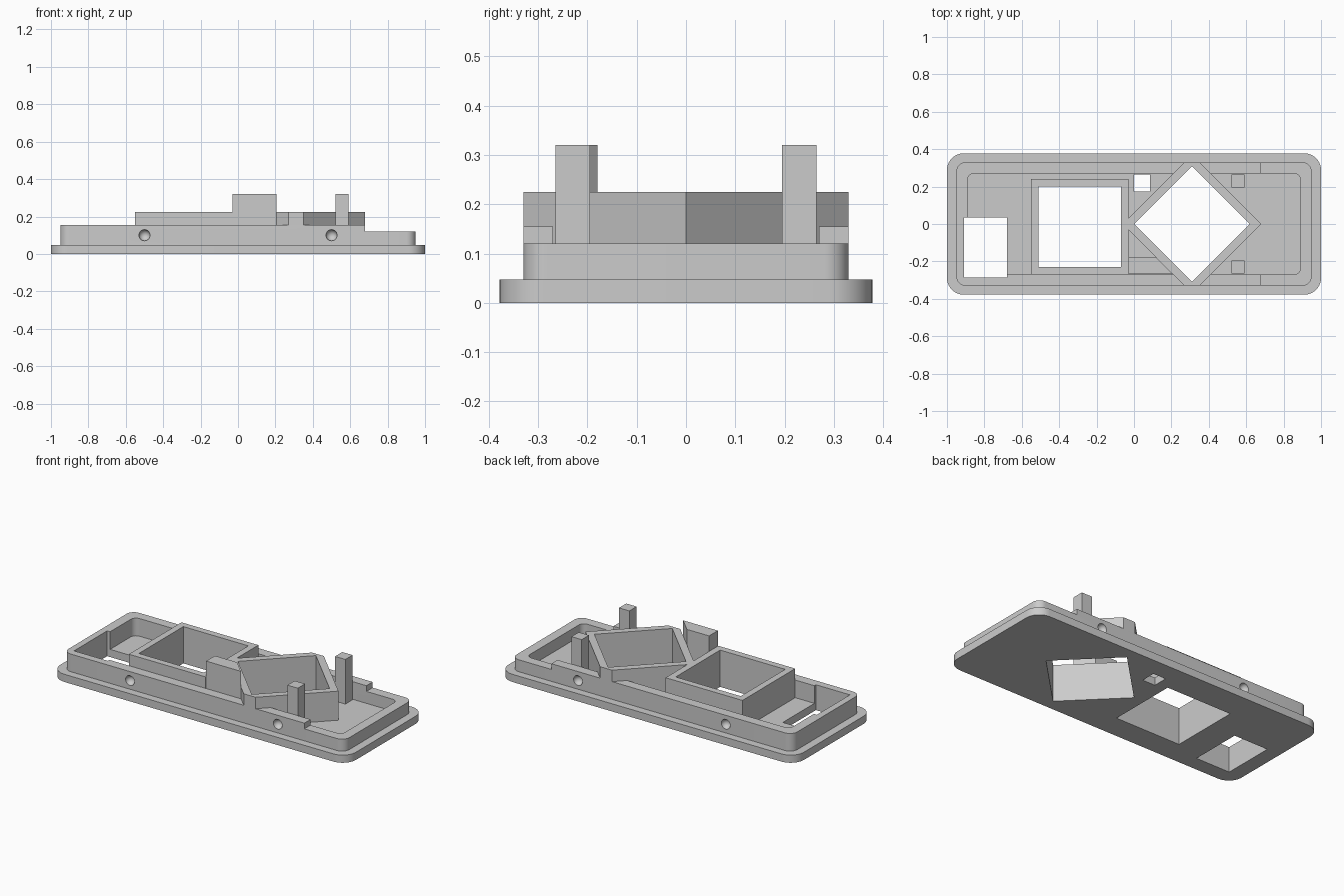
import bpy, bmesh
from math import cos, sin, pi, radians

if "Cube" in bpy.data.objects:
    bpy.data.objects.remove(bpy.data.objects["Cube"], do_unlink=True)

grey = bpy.data.materials.new("light grey plastic")
grey.use_nodes = True
grey.diffuse_color = (0.6, 0.6, 0.6, 1)
grey.node_tree.nodes["Principled BSDF"].inputs["Base Color"].default_value = grey.diffuse_color

FLOOR, RIM, FRAME, POST = 0.047, 0.155, 0.225, 0.32


def finish(name, bm):
    bmesh.ops.recalc_face_normals(bm, faces=bm.faces)
    mesh = bpy.data.meshes.new(name)
    bm.to_mesh(mesh)
    bm.free()
    mesh.materials.append(grey)
    obj = bpy.data.objects.new(name, mesh)
    bpy.context.collection.objects.link(obj)
    return obj


def prism(name, outline, z0, z1):
    bm = bmesh.new()
    face = bm.faces.new([bm.verts.new((x, y, z0)) for x, y in outline])
    top = bmesh.ops.extrude_face_region(bm, geom=[face])["geom"]
    bmesh.ops.translate(bm, vec=(0, 0, z1 - z0),
                        verts=[v for v in top if isinstance(v, bmesh.types.BMVert)])
    return finish(name, bm)


def rect(x0, x1, y0, y1):
    return [(x0, y0), (x1, y0), (x1, y1), (x0, y1)]


def rounded(hx, hy, r, steps=10):
    points = []
    for i, (sx, sy) in enumerate([(1, 1), (-1, 1), (-1, -1), (1, -1)]):
        for k in range(steps + 1):
            a = (i + k / steps) * pi / 2
            points.append((sx * (hx - r) + r * cos(a), sy * (hy - r) + r * sin(a)))
    return points


def diamond(cx, r):
    return [(cx - r, 0), (cx, -r), (cx + r, 0), (cx, r)]


def cut(obj, cutter):
    cutter.hide_render = True
    mod = obj.modifiers.new("cut", 'BOOLEAN')
    mod.operation, mod.solver, mod.object = 'DIFFERENCE', 'EXACT', cutter
    bpy.ops.object.select_all(action='DESELECT')
    bpy.context.view_layer.objects.active = obj
    obj.select_set(True)
    bpy.ops.object.modifier_apply(modifier=mod.name)
    bpy.data.objects.remove(cutter, do_unlink=True)


def cut_prism(obj, outline, z0=-0.1, z1=0.5):
    cut(obj, prism("cutter", outline, z0, z1))


def smooth(obj):
    bpy.ops.object.select_all(action='DESELECT')
    bpy.context.view_layer.objects.active = obj
    obj.select_set(True)
    bpy.ops.object.shade_smooth_by_angle(angle=radians(30))


side_slot = rect(-0.91, -0.68, -0.285, 0.035)
square_hole = rect(-0.51, -0.07, -0.23, 0.2)
diamond_hole = diamond(0.31, 0.31)

# Base plate with its four openings
base = prism("base_plate", rounded(1, 0.378, 0.09), 0, FLOOR)
for hole in (side_slot, square_hole, diamond_hole, rect(0, 0.085, 0.175, 0.265)):
    cut_prism(base, hole)
smooth(base)

# Rim wall, lower at one end, with slot and round dimples
rim = prism("rim_wall", rounded(0.95, 0.33, 0.05), FLOOR, RIM)
cut_prism(rim, rounded(0.89, 0.27, 0.035))
cut_prism(rim, rect(0.68, 1.1, -0.5, 0.5), 0.12)
cut_prism(rim, side_slot)
cut_prism(rim, diamond_hole)
for x in (-0.5, 0.5):
    for y in (-0.33, 0.33):
        bm = bmesh.new()
        bmesh.ops.create_uvsphere(bm, u_segments=24, v_segments=12, radius=0.03)
        bmesh.ops.translate(bm, vec=(x, y, 0.1), verts=bm.verts)
        cut(rim, finish("dimple_cutter", bm))
smooth(rim)

# Square frame
square = prism("square_frame", rect(-0.55, -0.03, -0.27, 0.24), FLOOR, FRAME)
cut_prism(square, square_hole)

# Diamond frame, trimmed flush with the rim and the square frame
half = [(-0.03, 0.03), (0.27, 0.33), (0.35, 0.33)]
outline = half + [(0.68, 0)] + [(x, -y) for x, y in reversed(half)]
frame = prism("diamond_frame", outline, FLOOR, FRAME)
cut_prism(frame, diamond_hole)

# Tall wedge between the two frames
prism("wedge_block", [(-0.03, -0.265), (0.205, -0.265), (0.12, -0.18), (-0.03, -0.18)],
      FLOOR, POST)

# Pair of posts
for side, s in (("left", 1), ("right", -1)):
    y0, y1 = sorted((s * 0.195, s * 0.265))
    prism("post_" + side, rect(0.52, 0.59, y0, y1), FLOOR, POST)
